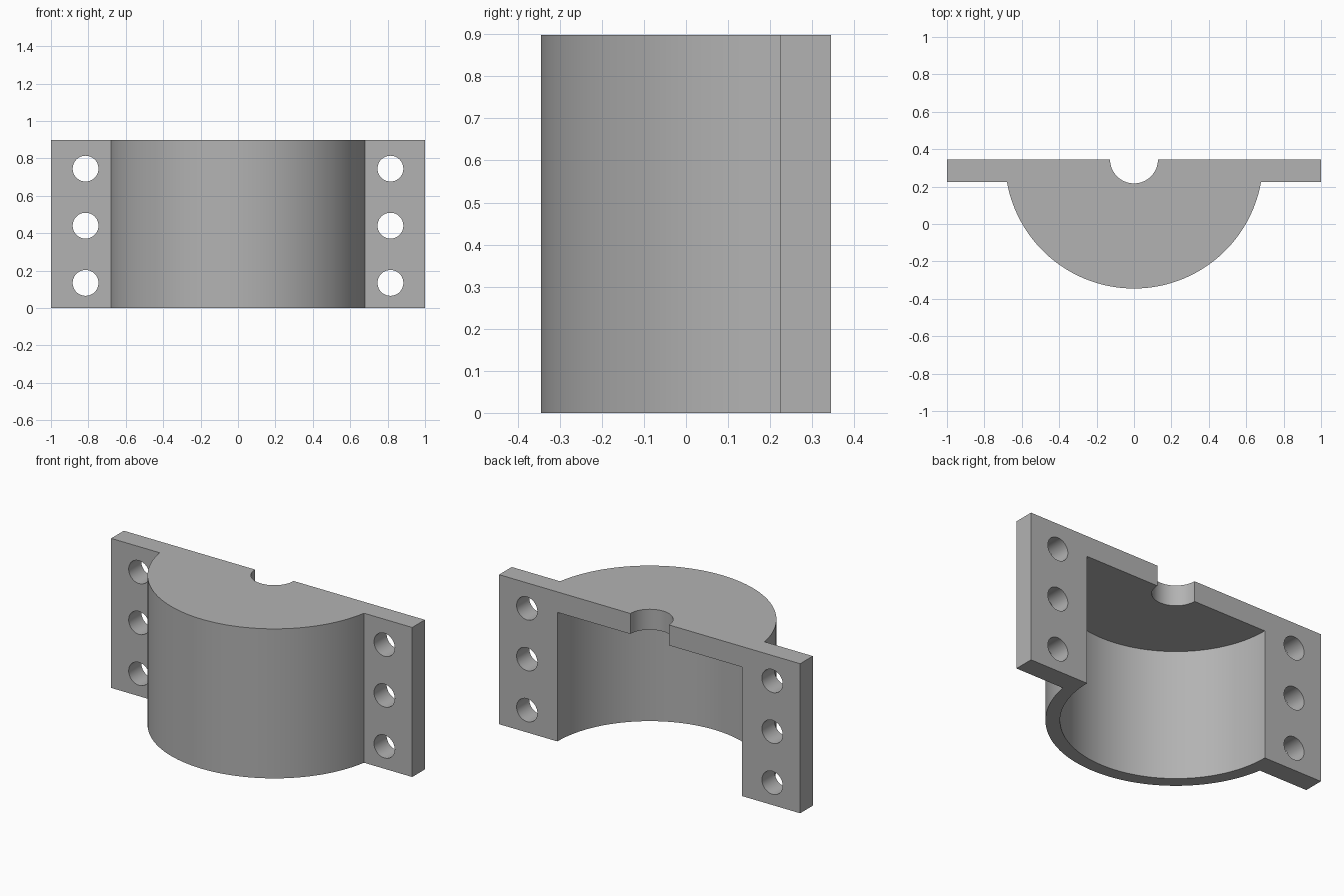
import bpy, bmesh, math
from mathutils import Matrix

if "Cube" in bpy.data.objects:
    bpy.data.objects.remove(bpy.data.objects["Cube"], do_unlink=True)

HEIGHT = 0.898
BACK = 0.345           # flat mating plane, also the axis of the arcs
FLANGE_FRONT = 0.225
OUTER, INNER, NOTCH = 0.69, 0.613, 0.128
ROOF = 0.123
BOLT_X, BOLT_R = 0.815, 0.069

grey = bpy.data.materials.new("plain grey")
grey.use_nodes = True
colour = (0.45, 0.45, 0.45, 1)
grey.diffuse_color = colour
grey.node_tree.nodes["Principled BSDF"].inputs["Base Color"].default_value = colour


def add_object(name, bm):
    bmesh.ops.recalc_face_normals(bm, faces=bm.faces)
    mesh = bpy.data.meshes.new(name)
    bm.to_mesh(mesh)
    bm.free()
    mesh.materials.append(grey)
    obj = bpy.data.objects.new(name, mesh)
    bpy.context.collection.objects.link(obj)
    return obj


def extrude_profile(name, points, z0, z1):
    bm = bmesh.new()
    face = bm.faces.new([bm.verts.new((x, y, z0)) for x, y in points])
    top = bmesh.ops.extrude_face_region(bm, geom=[face])["geom"]
    bmesh.ops.translate(bm, vec=(0, 0, z1 - z0),
                        verts=[v for v in top if isinstance(v, bmesh.types.BMVert)])
    return add_object(name, bm)


def cylinder(name, radius, depth, matrix, segments):
    bm = bmesh.new()
    bmesh.ops.create_cone(bm, cap_ends=True, segments=segments, radius1=radius,
                          radius2=radius, depth=depth, matrix=matrix)
    return add_object(name, bm)


# Half-round shell and side flanges in one profile
start = math.asin((BACK - FLANGE_FRONT) / OUTER)
steps = 64
arc = []
for i in range(steps + 1):
    a = math.pi + start + (math.pi - 2 * start) * i / steps
    arc.append((OUTER * math.cos(a), BACK + OUTER * math.sin(a)))
profile = [(-1, BACK), (-1, FLANGE_FRONT)] + arc + [(1, FLANGE_FRONT), (1, BACK)]
bracket = extrude_profile("clamp_half", profile, 0, HEIGHT)

# Cutters: inner cavity, shaft notch and bolt holes
cavity_top = HEIGHT - ROOF
cutters = [
    cylinder("cavity_cutter", INNER, 2 * cavity_top,
             Matrix.Translation((0, BACK, 0)), 128),
    cylinder("notch_cutter", NOTCH, 1,
             Matrix.Translation((0, BACK, HEIGHT)), 64),
]
for side in (-1, 1):
    for z in (0.134, 0.44, 0.745):
        place = Matrix.Translation((side * BOLT_X, BACK, z)) @ Matrix.Rotation(math.pi / 2, 4, "X")
        cutters.append(cylinder("bolt_hole_cutter", BOLT_R, 1, place, 48))

bpy.ops.object.select_all(action="DESELECT")
bracket.select_set(True)
bpy.context.view_layer.objects.active = bracket
for cutter in cutters:
    cutter.hide_render = True
    cut = bracket.modifiers.new("cut", "BOOLEAN")
    cut.operation = "DIFFERENCE"
    cut.solver = "EXACT"
    cut.object = cutter
    bpy.ops.object.modifier_apply(modifier=cut.name)
for cutter in cutters:
    bpy.data.objects.remove(cutter, do_unlink=True)

bpy.ops.object.shade_smooth_by_angle(angle=math.radians(30))
